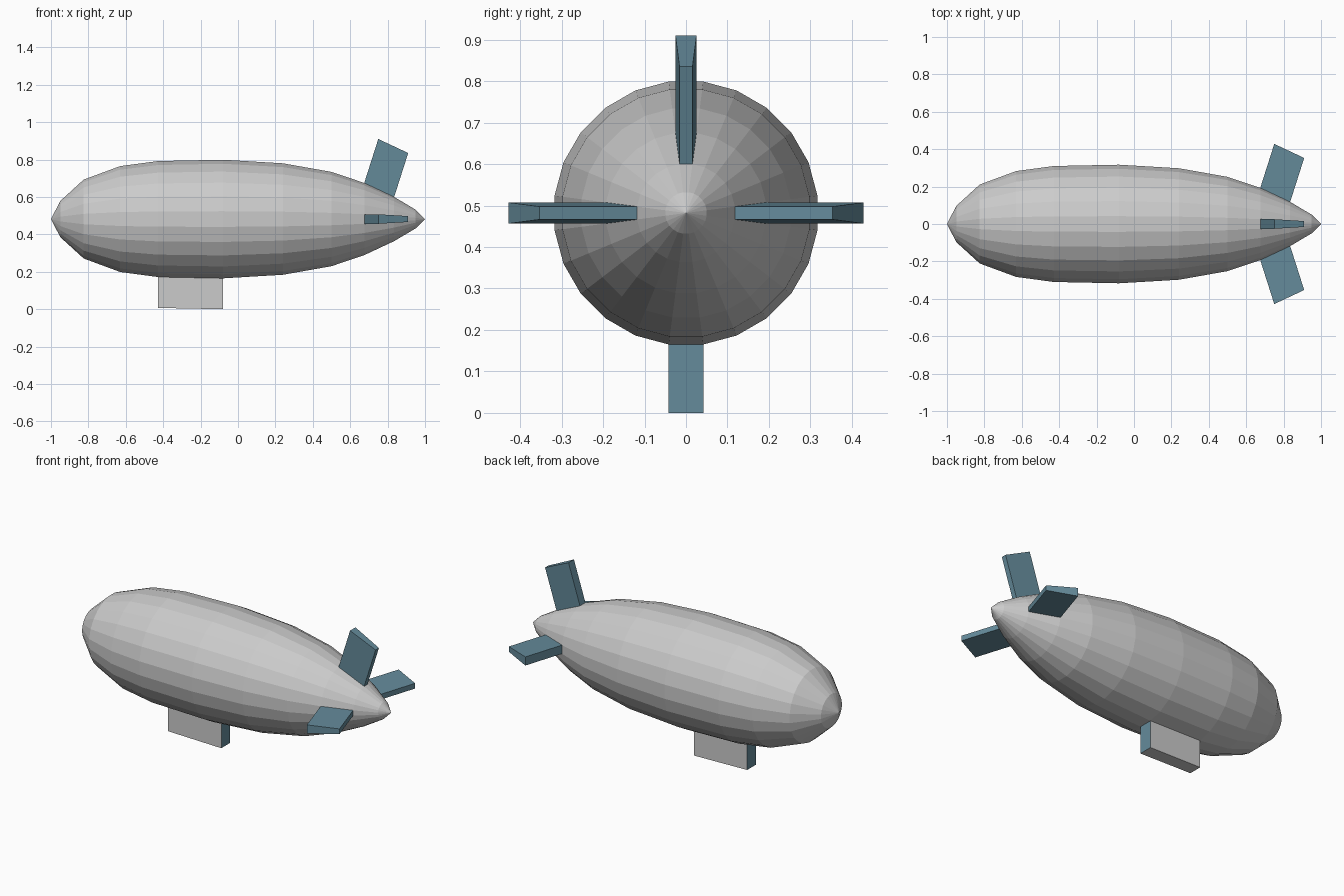
import bpy, bmesh
from math import sin, cos, pi
from mathutils import Vector

if "Cube" in bpy.data.objects:
    bpy.data.objects.remove(bpy.data.objects["Cube"])

SIDES = 24
AXIS_Z = 0.482
HALF = pi / SIDES

# hull profile: x along the axis, distance from axis to the flat of each ring
PROFILE = [(-0.95, 0.097), (-0.825, 0.211), (-0.63, 0.283), (-0.428, 0.31),
           (-0.08, 0.317), (0.24, 0.298), (0.50, 0.252), (0.675, 0.193),
           (0.835, 0.118), (0.95, 0.05)]
GONDOLA_BAND, FIN_BAND = 3, 7

teal = bpy.data.materials.new("teal")
teal.diffuse_color = (0.13, 0.26, 0.33, 1)
teal.use_nodes = True
teal.node_tree.nodes["Principled BSDF"].inputs["Base Color"].default_value = teal.diffuse_color
grey = bpy.data.materials.new("grey")
grey.diffuse_color = (0.8, 0.8, 0.8, 1)
grey.use_nodes = True
grey.node_tree.nodes["Principled BSDF"].inputs["Base Color"].default_value = grey.diffuse_color


def ring_point(x, apothem, k):
    r = apothem / cos(HALF)
    a = HALF * (2 * k - 1)
    return Vector((x, r * cos(a), AXIS_Z + r * sin(a)))


def add_object(name, verts, faces, materials=()):
    mesh = bpy.data.meshes.new(name)
    mesh.from_pydata(verts, [], faces)
    for m in materials:
        mesh.materials.append(m)
    ob = bpy.data.objects.new(name, mesh)
    bpy.context.collection.objects.link(ob)
    return ob


def hull_panel(band, k):
    """Corners of one hull panel, counter-clockwise from outside."""
    (x0, r0), (x1, r1) = PROFILE[band], PROFILE[band + 1]
    return [ring_point(x0, r0, k), ring_point(x0, r0, k + 1),
            ring_point(x1, r1, k + 1), ring_point(x1, r1, k)][::-1]


def raised_panel(name, band, k, offset, materials):
    """A part pulled straight out of one hull panel."""
    base = hull_panel(band, k)
    cap = [p + Vector(offset) for p in base]
    faces = [(4, 5, 6, 7)]
    faces += [(i, (i + 1) % 4, (i + 1) % 4 + 4, i + 4) for i in range(4)]
    ob = add_object(name, base + cap, faces, materials)
    bm = bmesh.new()
    bm.from_mesh(ob.data)
    bm.normal_update()
    cap_face = max(bm.faces, key=lambda f: f.calc_center_median().dot(Vector(offset)))
    if cap_face.normal.dot(Vector(offset)) < 0:
        bmesh.ops.reverse_faces(bm, faces=bm.faces[:])
    bm.to_mesh(ob.data)
    bm.free()
    return ob


# panels replaced by the gondola and the fins (0 = +y, 6 = top, 12 = -y, 18 = bottom)
open_panels = {(GONDOLA_BAND, 18), (FIN_BAND, 0), (FIN_BAND, 6), (FIN_BAND, 12)}

# hull: faceted body of revolution with pointed ends
verts = [ring_point(x, r, k) for x, r in PROFILE for k in range(SIDES)]
nose, tail = len(verts), len(verts) + 1
verts += [Vector((-1, 0, AXIS_Z)), Vector((1, 0, AXIS_Z))]
last = (len(PROFILE) - 1) * SIDES
faces = []
for k in range(SIDES):
    n = (k + 1) % SIDES
    faces.append((nose, n, k))
    faces.append((tail, last + k, last + n))
    for b in range(len(PROFILE) - 1):
        if (b, k) not in open_panels:
            o = b * SIDES
            faces.append((o + k, o + n, o + SIDES + n, o + SIDES + k))
hull = add_object("hull", verts, faces)
bm = bmesh.new()
bm.from_mesh(hull.data)
bmesh.ops.recalc_face_normals(bm, faces=bm.faces[:])
bm.to_mesh(hull.data)
bm.free()

# gondola: grey sides and floor, teal front and rear walls
gondola = raised_panel("gondola", GONDOLA_BAND, 18, (0, 0, -0.165), (grey, teal))
for p in gondola.data.polygons:
    p.material_index = 1 if abs(p.normal.x) > 0.7 else 0

# three swept tail fins
for name, k, y, z in (("left_fin", 0, 1, 0), ("top_fin", 6, 0, 1), ("right_fin", 12, -1, 0)):
    raised_panel(name, FIN_BAND, k, (0.075, 0.235 * y, 0.235 * z), (teal,))
